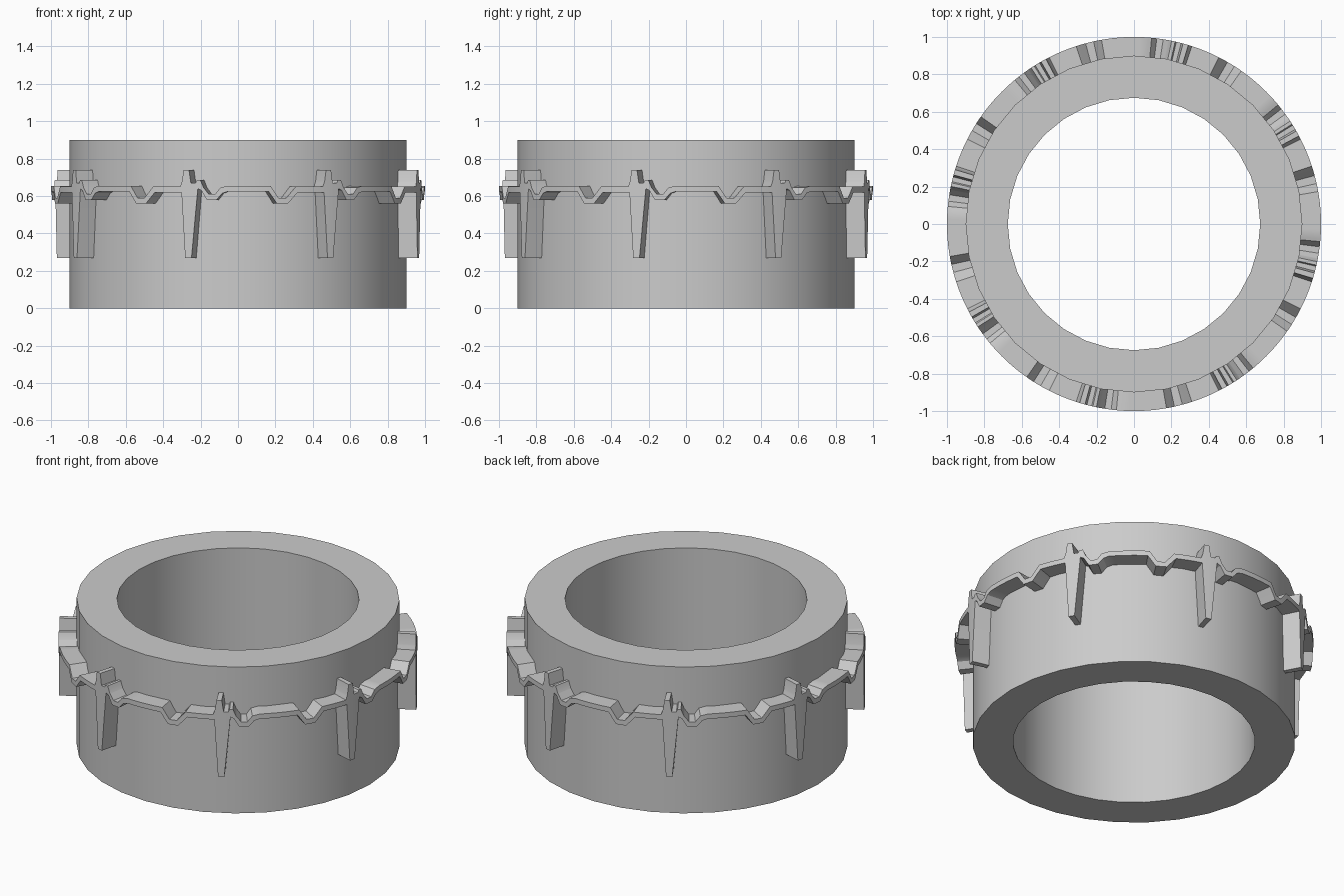
import bpy, bmesh, math

cube = bpy.data.objects.get("Cube")
if cube:
    bpy.data.objects.remove(cube, do_unlink=True)

grey = bpy.data.materials.new("plain grey")
grey.use_nodes = True
colour = (0.6, 0.6, 0.6, 1)
grey.diffuse_color = colour
grey.node_tree.nodes["Principled BSDF"].inputs["Base Color"].default_value = colour


def ring_object(name, sections, angle):
    """Join closed cross-sections, given in order around the z axis."""
    bm = bmesh.new()
    loops = [[bm.verts.new((r * math.sin(a), -r * math.cos(a), z)) for r, z in pts]
             for a, pts in sections]
    for i, loop in enumerate(loops):
        after = loops[(i + 1) % len(loops)]
        for j in range(len(loop)):
            k = (j + 1) % len(loop)
            bm.faces.new((loop[j], loop[k], after[k], after[j]))
    bmesh.ops.recalc_face_normals(bm, faces=bm.faces)
    mesh = bpy.data.meshes.new(name)
    bm.to_mesh(mesh)
    bm.free()
    mesh.materials.append(grey)
    obj = bpy.data.objects.new(name, mesh)
    bpy.context.collection.objects.link(obj)
    bpy.ops.object.select_all(action='DESELECT')
    obj.select_set(True)
    bpy.context.view_layer.objects.active = obj
    bpy.ops.object.shade_smooth_by_angle(angle=math.radians(angle))


def height_at(outline, a):
    for (a0, z0), (a1, z1) in zip(outline, outline[1:]):
        if a0 <= a <= a1:
            return z0 + (z1 - z0) * (a - a0) / (a1 - a0)


# Band
SIDES = 32
band = [(0.9, 0), (0.9, 0.9), (0.675, 0.9), (0.675, 0)]
ring_object("ring_band", [(math.tau * i / SIDES, band) for i in range(SIDES)], 30)

# Heartbeat trace: one beat as (degrees, height) outlines, repeated around the band
START, PERIOD, BEATS = -3, 45, 8
upper = [(-3, .655), (10, .655), (12.5, .59), (15, .59), (18, .65), (27, .65),
         (27.6, .68), (28.1, .74), (29.8, .74), (30.4, .67), (31.9, .67), (32.3, .685),
         (33.4, .685), (34.4, .645), (36, .61), (38, .61), (39.6, .645), (42, .655)]
lower = [(-3, .625), (9.4, .625), (12, .56), (15.5, .56), (18.6, .62), (27.4, .62),
         (28.6, .27), (30.6, .27), (32.6, .64), (33.7, .63), (35.4, .58),
         (38.4, .58), (40.2, .615), (42, .625)]
arc_steps = {START + 1.5 * i for i in range(PERIOD * 2 // 3)}
stops = sorted((arc_steps | {a for a, z in upper + lower}) - {START + PERIOD})

sections = []
for beat in range(BEATS):
    for a in stops:
        top, bottom = height_at(upper, a), height_at(lower, a)
        sections.append((math.radians(a + beat * PERIOD),
                         [(0.88, bottom), (1, bottom), (1, top), (0.88, top)]))
ring_object("heartbeat_trace", sections, 25)
